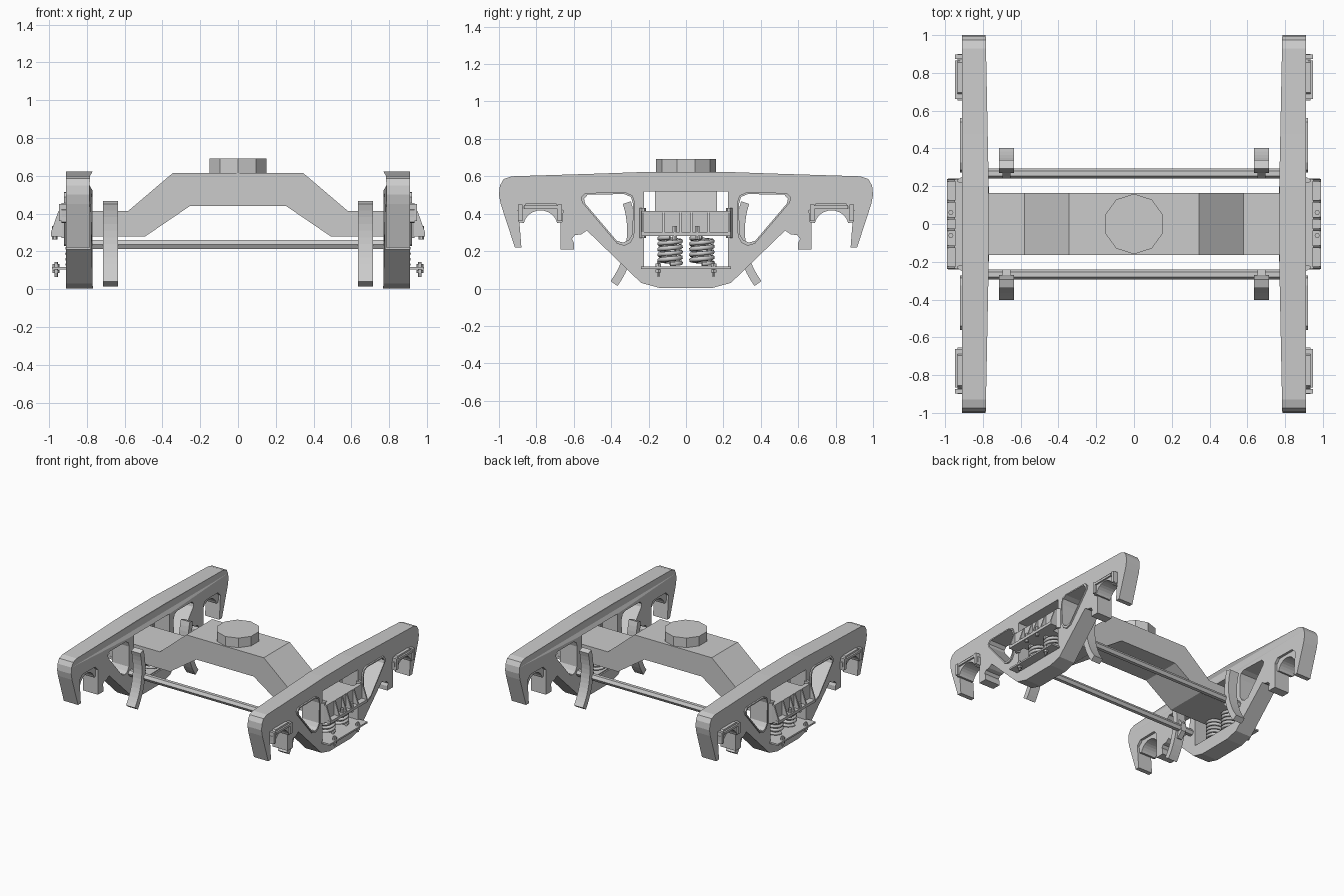
import bpy, bmesh
from math import sin, cos, pi, radians

if "Cube" in bpy.data.objects:
    bpy.data.objects.remove(bpy.data.objects["Cube"])

SIDE = lambda u, v, w: (w, u, v)    # profile drawn in y-z, depth along x
FRONT = lambda u, v, w: (u, w, v)   # profile drawn in x-z, depth along y
TOP = lambda u, v, w: (u, v, w)     # profile drawn in x-y, depth along z


def finish(name, mesh, mirror):
    ob = bpy.data.objects.new(name, mesh)
    bpy.context.collection.objects.link(ob)
    if mirror:
        m = ob.modifiers.new("Mirror", 'MIRROR')
        m.use_axis = ('x' in mirror, 'y' in mirror, False)
        m.use_mirror_merge = False
    return ob


def curve_mesh(curve):
    tmp = bpy.data.objects.new("tmp", curve)
    bpy.context.collection.objects.link(tmp)
    dg = bpy.context.evaluated_depsgraph_get()
    mesh = bpy.data.meshes.new_from_object(tmp.evaluated_get(dg))
    bpy.data.objects.remove(tmp)
    return mesh


def add_spline(curve, pts, cyclic):
    s = curve.splines.new('POLY')
    s.points.add(len(pts) - 1)
    for p, c in zip(s.points, pts):
        p.co = (*c, 1)
    s.use_cyclic_u = cyclic


def prism(name, loops, plane, w0, w1, mirror=''):
    """Extrude an outline (further loops are holes) from depth w0 to w1."""
    cu = bpy.data.curves.new(name, 'CURVE')
    cu.dimensions = '2D'
    cu.fill_mode = 'BOTH'
    cu.extrude = (w1 - w0) / 2
    for loop in loops:
        add_spline(cu, [(u, v, 0) for u, v in loop], True)
    mesh = curve_mesh(cu)
    bm = bmesh.new()
    bm.from_mesh(mesh)
    bmesh.ops.remove_doubles(bm, verts=bm.verts, dist=1e-5)
    for v in bm.verts:
        v.co = plane(v.co.x, v.co.y, v.co.z + (w0 + w1) / 2)
    bmesh.ops.recalc_face_normals(bm, faces=bm.faces)
    for f in bm.faces:
        f.smooth = False
    bm.to_mesh(mesh)
    bm.free()
    return finish(name, mesh, mirror)


def box(name, x, y, z, mirror=''):
    return prism(name, [rect(*x, *y)], TOP, *z, mirror)


def rect(a, b, c, d):
    return [(a, c), (b, c), (b, d), (a, d)]


def arc(cx, cy, r, a0, a1, n):
    return [(cx + r * cos(radians(a0 + (a1 - a0) * i / n)),
             cy + r * sin(radians(a0 + (a1 - a0) * i / n))) for i in range(n + 1)]


def coil(name, y, r, wire, turns):
    n = turns * 14
    cu = bpy.data.curves.new(name, 'CURVE')
    cu.dimensions = '3D'
    cu.bevel_depth = wire
    cu.bevel_resolution = 1
    cu.use_fill_caps = True
    add_spline(cu, [(0.845 + r * cos(2 * pi * i / 14), y + r * sin(2 * pi * i / 14),
                     0.13 + 0.145 * i / n) for i in range(n + 1)], False)
    return finish(name, curve_mesh(cu), 'x')


# Side frames: half outline mirrored in y, with a bolster opening and two windows
half = [(0.14, 0.003), (0.24, 0.03), (0.53, 0.31), (0.56, 0.29), (0.595, 0.285), (0.61, 0.265),
        (0.60, 0.245), (0.60, 0.21), (0.67, 0.21), (0.67, 0.41), (0.70, 0.445), (0.86, 0.445),
        (0.895, 0.41), (0.88, 0.22), (0.915, 0.22), (0.99, 0.45), (1.0, 0.50), (0.995, 0.55),
        (0.975, 0.585), (0.93, 0.60), (0.48, 0.614), (0.2, 0.624)]
outline = half + [(-y, z) for y, z in reversed(half)]
window = [(0.33, 0.505), (0.295, 0.49), (0.282, 0.45), (0.287, 0.29), (0.305, 0.26), (0.335, 0.245),
          (0.37, 0.255), (0.54, 0.455), (0.545, 0.48), (0.525, 0.502)]
flip = [(-y, z) for y, z in window]
frame = prism("side_frame", [outline, rect(-0.225, 0.225, 0.11, 0.52), window, flip],
              SIDE, 0.765, 0.91, 'x')
for v in frame.data.vertices:           # inner face tapers toward the ends
    if v.co.x < 0.8:
        v.co.x += 0.02 * abs(v.co.y)

# Raised rims around the windows
rim = [(0.385 + (y - 0.385) * 1.1, 0.41 + (z - 0.41) * 1.1) for y, z in window]
prism("window_rim", [rim, window], SIDE, 0.90, 0.922, 'xy')

# Guide columns beside the bolster opening
prism("guide_column", [[(0.90, 0.255), (0.935, 0.235), (0.935, 0.222), (0.90, 0.215)]],
      TOP, 0.27, 0.43, 'xy')

# Bearing adapters in the pedestal openings
adapter = [(0.895, 0.355), (0.90, 0.42), (0.875, 0.425), (0.855, 0.457), (0.695, 0.457),
           (0.675, 0.425), (0.655, 0.42), (0.66, 0.355)] + arc(0.778, 0.325, 0.093, 165, 15, 12)
prism("bearing_adapter", [adapter], SIDE, 0.80, 0.935, 'xy')
box("adapter_lip", (0.92, 0.948), (0.685, 0.865), (0.425, 0.443), 'xy')
for y in (0.675, 0.885):
    box("adapter_lug", (0.91, 0.948), (y - 0.012, y + 0.012), (0.36, 0.45), 'xy')

# Bolster: cranked beam joining the side frames
top = [(0.93, 0.28), (0.93, 0.415), (0.58, 0.415), (0.345, 0.615)]
bottom = [(-0.49, 0.28), (-0.255, 0.44), (0.255, 0.44), (0.49, 0.28)]
prism("bolster", [bottom + top + [(-x, z) for x, z in reversed(top)]], FRONT, -0.165, 0.165)
prism("centre_plate", [arc(0, 0, 0.16, 90, 414, 9)], TOP, 0.61, 0.692)

# Bolster end brackets with sloping ribs
box("end_bracket_back", (0.91, 0.945), (-0.237, 0.237), (0.28, 0.415), 'x')
box("end_bracket_shelf", (0.91, 0.99), (-0.237, 0.237), (0.28, 0.302), 'x')
for y in (-0.23, -0.12, -0.03, 0.03, 0.12, 0.23):
    prism("end_bracket_rib", [[(0.94, 0.29), (0.99, 0.29), (0.99, 0.302), (0.95, 0.415), (0.94, 0.415)]],
          FRONT, y - 0.006, y + 0.006, 'x')
for y in (-0.06, 0.06):
    prism("bracket_bolt", [arc(0.97, y, 0.014, 0, 300, 5)], TOP, 0.262, 0.335, 'x')

# Spring seat with bolts
box("spring_seat", (0.78, 0.985), (-0.24, 0.24), (0.105, 0.118), 'x')
prism("seat_bolt", [arc(0.963, 0.148, 0.009, 0, 300, 5)], TOP, 0.065, 0.145, 'xy')
for z in (0.085, 0.118):
    prism("seat_nut", [arc(0.963, 0.148, 0.018, 0, 300, 5)], TOP, z, z + 0.016, 'xy')

# Nested coil springs
for y in (-0.085, 0.085):
    for ob in (coil("outer_spring", y, 0.058, 0.0125, 5), coil("inner_spring", y, 0.03, 0.008, 7)):
        for f in ob.data.polygons:
            f.use_smooth = True

# Brake beams, shoe holders and curved shoes
beam = [(y, z) for y, z in arc(0.268, 0.237, 0.027, 0, 300, 5)]
prism("brake_beam", [beam], SIDE, -0.80, 0.80, 'y')
shoe = arc(0.775, 0.31, 0.46, 162, 216, 12) + arc(0.775, 0.31, 0.505, 216, 162, 12)
prism("brake_shoe", [shoe], SIDE, 0.635, 0.715, 'xy')
prism("shoe_holder", [[(0.24, 0.205), (0.24, 0.27), (0.285, 0.33), (0.30, 0.33), (0.30, 0.16), (0.285, 0.16)]],
      SIDE, 0.655, 0.695, 'xy')
